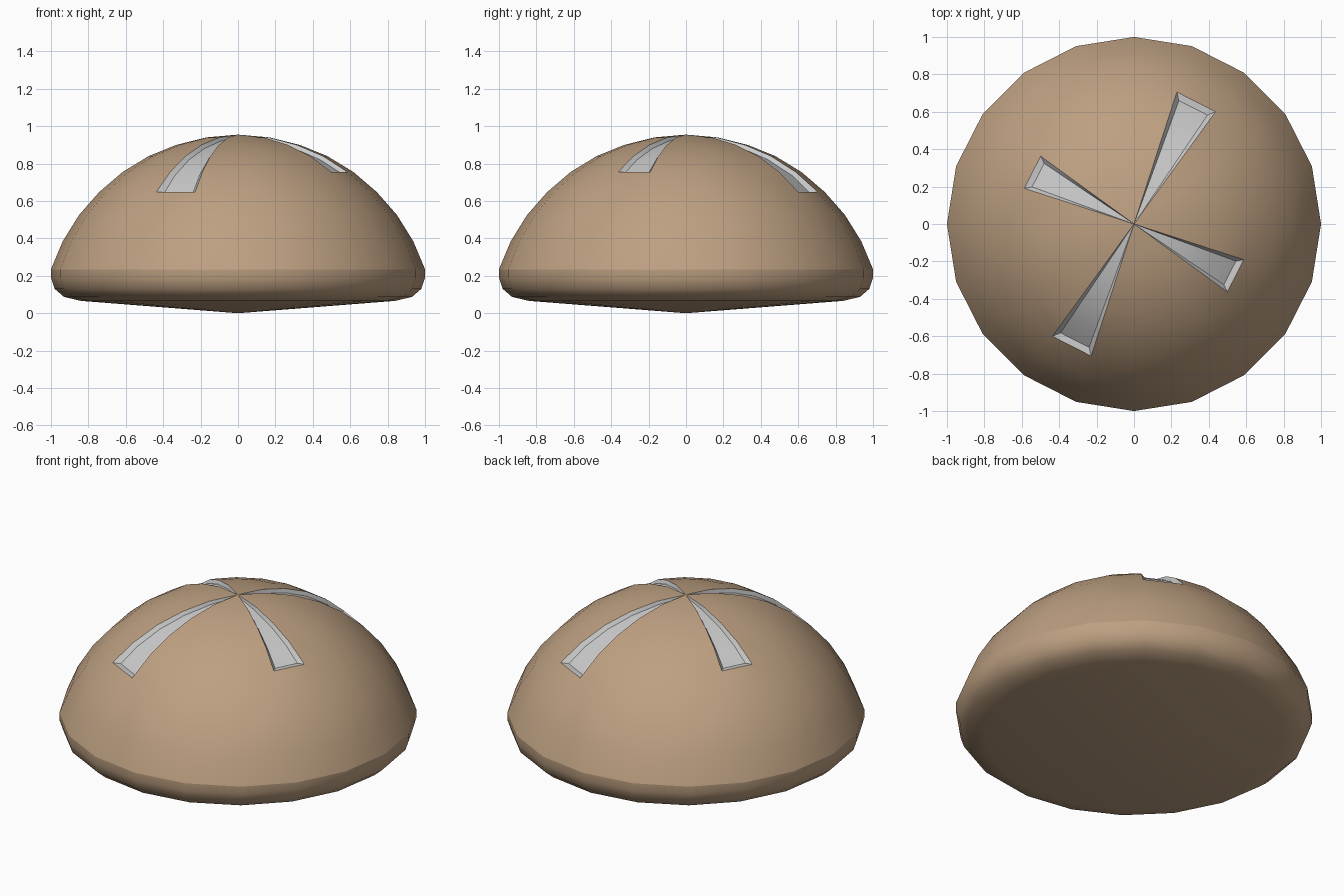
import bpy, bmesh
from math import sin, cos, radians
from mathutils import Vector

if "Cube" in bpy.data.objects:
    bpy.data.objects.remove(bpy.data.objects["Cube"])

SEG = 20
STEP = 360 / SEG
# profile (radius, height) from under the crown down to the base edge
PROFILE = [(0.17, 0.94), (0.33, 0.90), (0.478, 0.84), (0.617, 0.755), (0.742, 0.648),
           (0.85, 0.525), (0.937, 0.385), (1.0, 0.235), (1.0, 0.19), (0.98, 0.13),
           (0.93, 0.087), (0.84, 0.066)]
TOP = Vector((0, 0, 0.955))
# slashes: segment index -> number of rings covered
SLASHES = {3: 5, 13: 5, 8: 4, 18: 4}
RIM = 7


def polar(r, z, deg):
    return Vector((r * cos(radians(deg)), r * sin(radians(deg)), z))


def finish(name, bm, mat=None):
    mesh = bpy.data.meshes.new(name)
    bm.to_mesh(mesh)
    bm.free()
    if mat:
        mesh.materials.append(mat)
    obj = bpy.data.objects.new(name, mesh)
    bpy.context.collection.objects.link(obj)
    return obj


# bun body, leaving the slash faces open
bm = bmesh.new()
top, base = bm.verts.new(TOP), bm.verts.new((0, 0, 0))
rings = [[bm.verts.new(polar(r, z, i * STEP)) for i in range(SEG)] for r, z in PROFILE]
for i in range(SEG):
    j = (i + 1) % SEG
    cut = SLASHES.get(i, 0)
    if not cut:
        bm.faces.new((top, rings[0][i], rings[0][j]))
    for k in range(max(cut - 1, 0), len(rings) - 1):
        bm.faces.new((rings[k][i], rings[k + 1][i], rings[k + 1][j], rings[k][j]))
    bm.faces.new((base, rings[-1][j], rings[-1][i]))
for f in bm.faces:
    f.smooth = True
for i in range(SEG):
    bm.edges.get((rings[RIM][i], rings[RIM][(i + 1) % SEG])).smooth = False
crust = bpy.data.materials.new("crust")
crust.diffuse_color = (0.51, 0.35, 0.22, 1)
crust.use_nodes = True
crust.node_tree.nodes["Principled BSDF"].inputs["Base Color"].default_value = crust.diffuse_color
finish("bun", bm, crust)

# recessed score marks: sloped walls around a sunken floor
bm = bmesh.new()
for seg, count in SLASHES.items():
    a, b = seg * STEP, (seg + 1) * STEP
    tip = bm.verts.new(TOP)
    low_tip = bm.verts.new(TOP - Vector((0, 0, 0.012)))
    outer, floor = [], []
    for k in range(count):
        r, z = PROFILE[k]
        outer.append([bm.verts.new(polar(r, z, t)) for t in (a, b)])
        inset = 0.025 if k == count - 1 else 0.0
        fr, fz = r * 0.98 - inset, z - 0.02 + inset * 0.7
        floor.append([bm.verts.new(polar(fr, fz, t)) for t in (a + 2, b - 2)])
    bm.faces.new((low_tip, floor[0][0], floor[0][1]))
    bm.faces.new((tip, outer[0][0], floor[0][0], low_tip))
    bm.faces.new((tip, low_tip, floor[0][1], outer[0][1]))
    for k in range(count - 1):
        o, p, f, g = outer[k], outer[k + 1], floor[k], floor[k + 1]
        bm.faces.new((f[0], g[0], g[1], f[1]))
        bm.faces.new((o[0], p[0], g[0], f[0]))
        bm.faces.new((f[1], g[1], p[1], o[1]))
    o, f = outer[-1], floor[-1]
    bm.faces.new((f[0], o[0], o[1], f[1]))
for f in bm.faces:
    f.smooth = True
marks = finish("score_marks", bm)
bpy.context.view_layer.objects.active = marks
marks.select_set(True)
bpy.ops.object.shade_smooth_by_angle(angle=radians(25))
